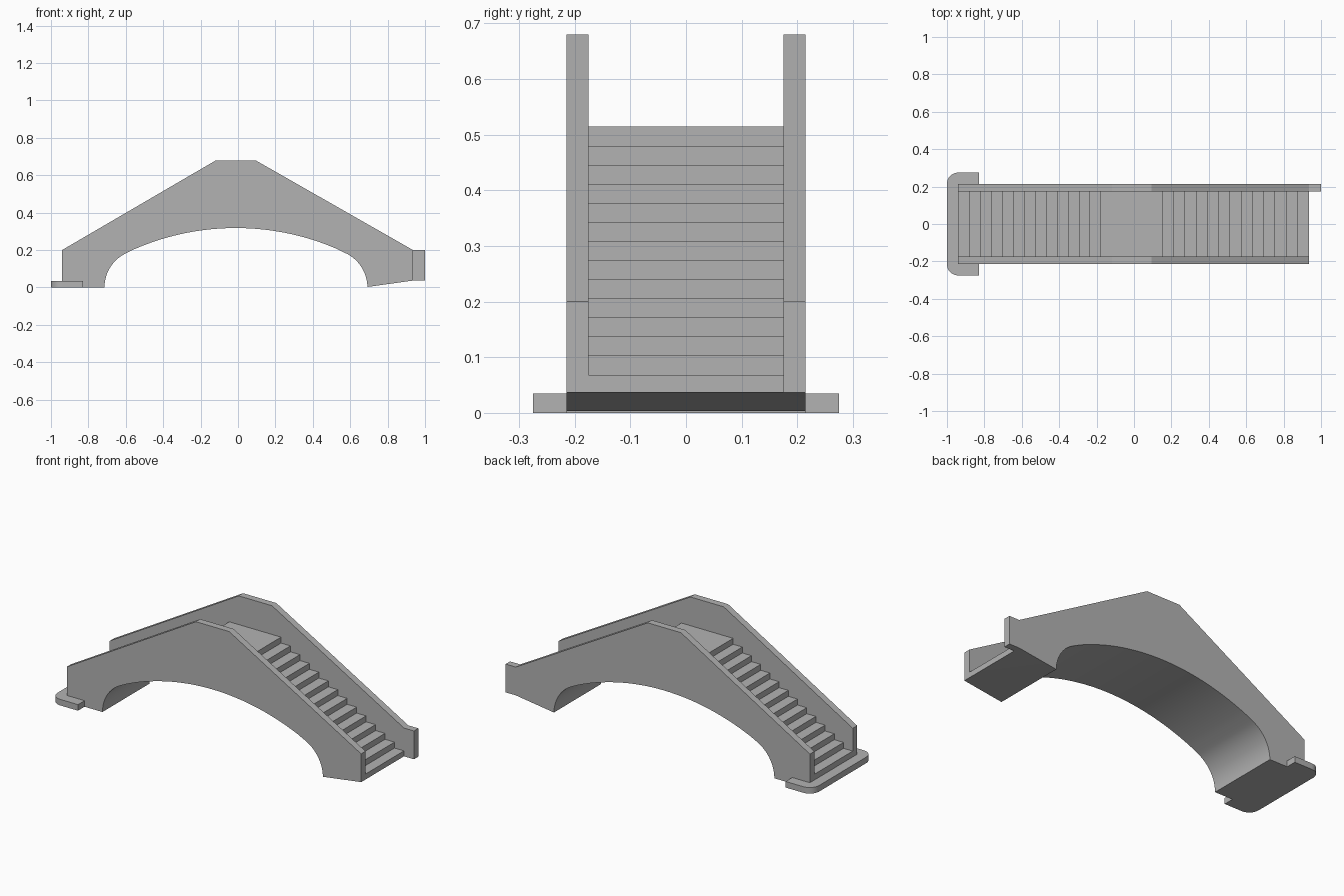
import bpy, bmesh
from math import sin, cos, pi, asin, atan2, radians

cube = bpy.data.objects.get("Cube")
if cube:
    bpy.data.objects.remove(cube, do_unlink=True)

stone = bpy.data.materials.new("grey stone")
stone.use_nodes = True
COLOUR = (0.45, 0.45, 0.45, 1)
stone.diffuse_color = COLOUR
stone.node_tree.nodes["Principled BSDF"].inputs["Base Color"].default_value = COLOUR


def prism(name, outline, axis, low, high):
    """Extrude a closed 2D outline along y (x, z outline) or z (x, y outline)."""
    def place(a, b, d):
        return (a, d, b) if axis == "y" else (a, b, d)
    bm = bmesh.new()
    face = bm.faces.new([bm.verts.new(place(a, b, low)) for a, b in outline])
    new = bmesh.ops.extrude_face_region(bm, geom=[face])["geom"]
    shift = place(0, 0, high - low)
    bmesh.ops.translate(bm, vec=shift, verts=[v for v in new if isinstance(v, bmesh.types.BMVert)])
    bmesh.ops.recalc_face_normals(bm, faces=bm.faces)
    mesh = bpy.data.meshes.new(name)
    bm.to_mesh(mesh)
    bm.free()
    mesh.materials.append(stone)
    ob = bpy.data.objects.new(name, mesh)
    bpy.context.collection.objects.link(ob)
    return ob


def activate(ob):
    bpy.ops.object.select_all(action="DESELECT")
    ob.select_set(True)
    bpy.context.view_layer.objects.active = ob


def cut(target, cutter):
    mod = target.modifiers.new("cut", "BOOLEAN")
    mod.operation, mod.solver, mod.object = "DIFFERENCE", "EXACT", cutter
    activate(target)
    bpy.ops.object.modifier_apply(modifier=mod.name)
    bpy.data.objects.remove(cutter, do_unlink=True)


def arc(cx, cz, r, start, end, count):
    return [(cx + r * cos(start + (end - start) * i / count),
             cz + r * sin(start + (end - start) * i / count)) for i in range(count + 1)]


WALL, INNER = 0.215, 0.175       # outer and inner half widths
LEFT, RIGHT = -0.941, 0.936      # ends of the bridge
STEPS, RISE, BASE = 13, 0.0343, 0.0685

# Three-centred arch: small haunch arcs and a wide crown arc
MID, HALF, HAUNCH, CROWN, APEX = -0.011, 0.703, 0.203, 1.36, 0.318
join = asin(0.58 / CROWN)
bend = atan2(0.187, 0.079)
haunch_left = arc(MID - HALF + HAUNCH, 0, HAUNCH, pi, pi - bend, 12)
crown = arc(MID, APEX - CROWN, CROWN, pi / 2 + join, pi / 2 - join, 32)
haunch_right = arc(MID + HALF - HAUNCH, 0, HAUNCH, bend, 0.015, 12)
arch = haunch_left + crown[1:-1] + haunch_right

# Solid bridge, including the end post of the back wall
outline = arch + [(RIGHT, 0.037), (1, 0.037), (1, 0.2), (RIGHT, 0.2),
                  (0.094, 0.68), (-0.118, 0.68), (LEFT, 0.2), (LEFT, 0)]
bridge = prism("bridge_body", outline, "y", -WALL, WALL)


# Stepped passage between the parapets
def stairs(foot, head):
    """Points of one flight, from the bottom tread up to the landing."""
    run = (head - foot) / STEPS
    points = []
    for i in range(STEPS):
        edge = foot + run * (i + 1)
        points += [(edge, BASE + RISE * i), (edge, BASE + RISE * (i + 1))]
    return points


passage = ([(-1.2, 1), (-1.2, BASE)] + stairs(LEFT, -0.178)
           + stairs(RIGHT, 0.152)[::-1] + [(1.2, BASE), (1.2, 1)])
cut(bridge, prism("passage_cutter", passage, "y", -INNER, INNER))

# Only the back wall keeps its end post
corner = [(RIGHT, -0.5), (1.2, -0.5), (1.2, INNER), (RIGHT, INNER)]
cut(bridge, prism("post_cutter", corner, "z", -0.2, 0.9))
activate(bridge)
bpy.ops.object.shade_smooth_by_angle(angle=radians(20))

# Rounded plinth wrapped around the foot of the left end
R, WIDE, BACK = 0.06, 0.275, -0.828
rounded = arc(-1 + R, WIDE - R, R, pi / 2, pi, 8)
half = [(LEFT, WALL), (BACK, WALL), (BACK, WIDE)] + rounded
plinth = prism("plinth", half + [(x, -y) for x, y in reversed(half)], "z", 0, 0.035)
activate(plinth)
bpy.ops.object.shade_smooth_by_angle(angle=radians(30))
